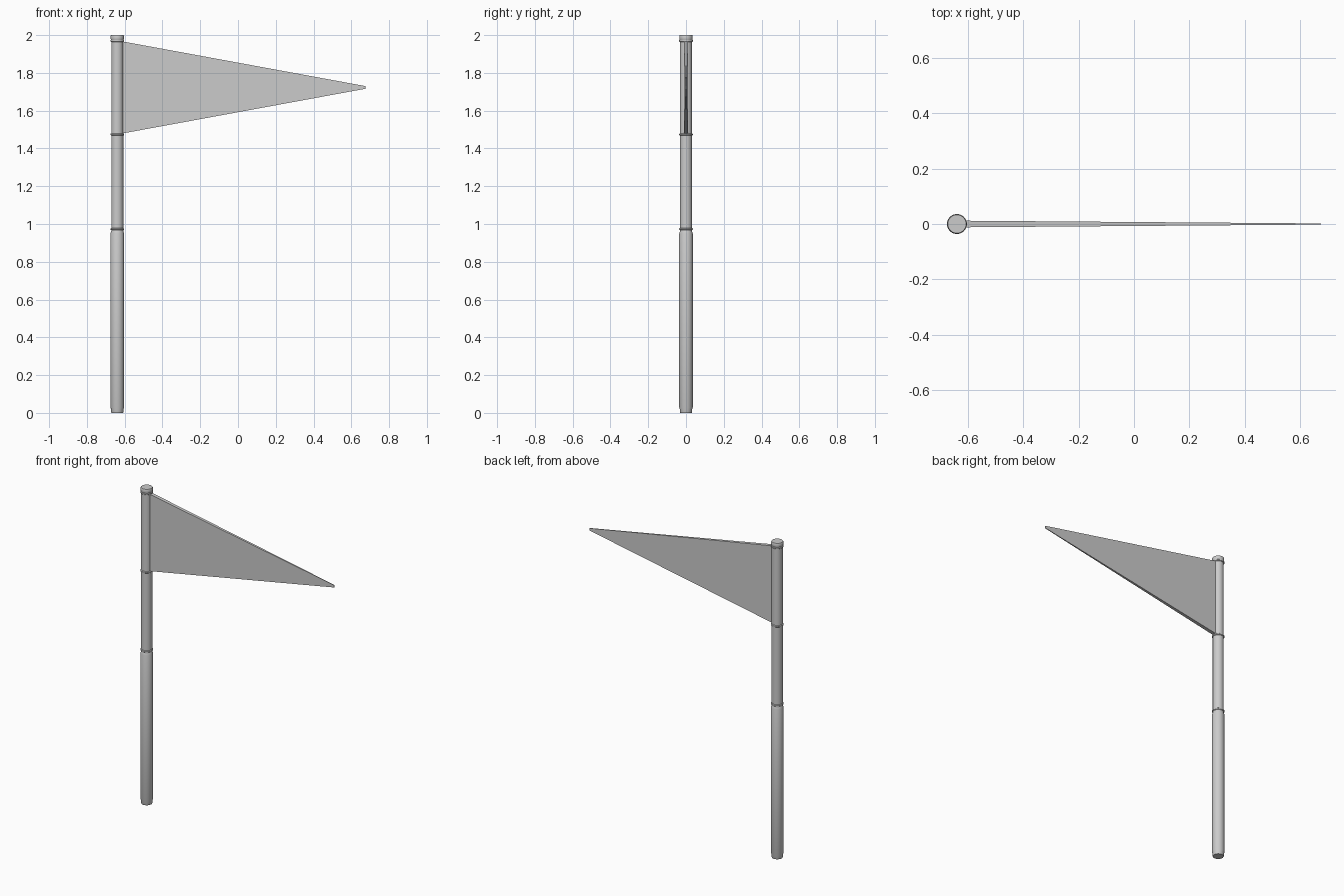
import bpy, bmesh, math

cube = bpy.data.objects.get("Cube")
if cube:
    bpy.data.objects.remove(cube, do_unlink=True)

POLE_X = -0.639

# Single plain grey
grey = bpy.data.materials.new("light grey")
grey.use_nodes = True
colour = (0.6, 0.6, 0.6, 1)
grey.diffuse_color = colour
grey.node_tree.nodes["Principled BSDF"].inputs["Base Color"].default_value = colour


def add_object(name, bm):
    bmesh.ops.recalc_face_normals(bm, faces=bm.faces)
    mesh = bpy.data.meshes.new(name)
    bm.to_mesh(mesh)
    bm.free()
    mesh.materials.append(grey)
    obj = bpy.data.objects.new(name, mesh)
    bpy.context.collection.objects.link(obj)
    return obj


def lathe(name, profile, sides=32):
    """Closed round part from (radius, height) points, bottom to top."""
    bm = bmesh.new()
    rings = []
    for r, z in profile:
        rings.append([bm.verts.new((r * math.cos(a), r * math.sin(a), z))
                      for a in (math.tau * i / sides for i in range(sides))])
    for low, high in zip(rings, rings[1:]):
        for i in range(sides):
            j = (i + 1) % sides
            bm.faces.new((low[i], low[j], high[j], high[i]))
    bm.faces.new(rings[0][::-1])
    bm.faces.new(rings[-1])
    obj = add_object(name, bm)
    obj.location.x = POLE_X
    bpy.ops.object.select_all(action='DESELECT')
    obj.select_set(True)
    bpy.context.view_layer.objects.active = obj
    bpy.ops.object.shade_smooth_by_angle(angle=math.radians(30))
    return obj


# Thick lower pole with a narrower foot and a chamfered top
lathe("lower_pole", [(0.031, 0), (0.033, 0.004), (0.033, 0.02), (0.036, 0.028),
                     (0.036, 0.95), (0.032, 0.962)])

# Slimmer upper pole
lathe("upper_pole", [(0.032, 0.955), (0.032, 1.975)])

# Collars at the joint and at both ends of the flag
for name, z in (("joint_collar", 0.973), ("lower_flag_collar", 1.474),
                ("upper_flag_collar", 1.970)):
    lathe(name, [(0.032, z - 0.006), (0.036, z - 0.003),
                 (0.036, z + 0.003), (0.032, z + 0.006)])

# Pole cap
lathe("pole_cap", [(0.032, 1.972), (0.035, 1.98), (0.035, 1.996), (0.033, 2.0)])

# Pennant: a wedge thinning from the pole to a blunt tip
bm = bmesh.new()
ends = []
for x, low, high, half in ((-0.625, 1.477, 1.969, 0.012), (0.675, 1.716, 1.730, 0.002)):
    ends.append([bm.verts.new((x, y, z)) for y, z in
                 ((-half, low), (half, low), (half, high), (-half, high))])
for i in range(4):
    j = (i + 1) % 4
    bm.faces.new((ends[0][i], ends[0][j], ends[1][j], ends[1][i]))
bm.faces.new(ends[0])
bm.faces.new(ends[1])
add_object("pennant", bm)
